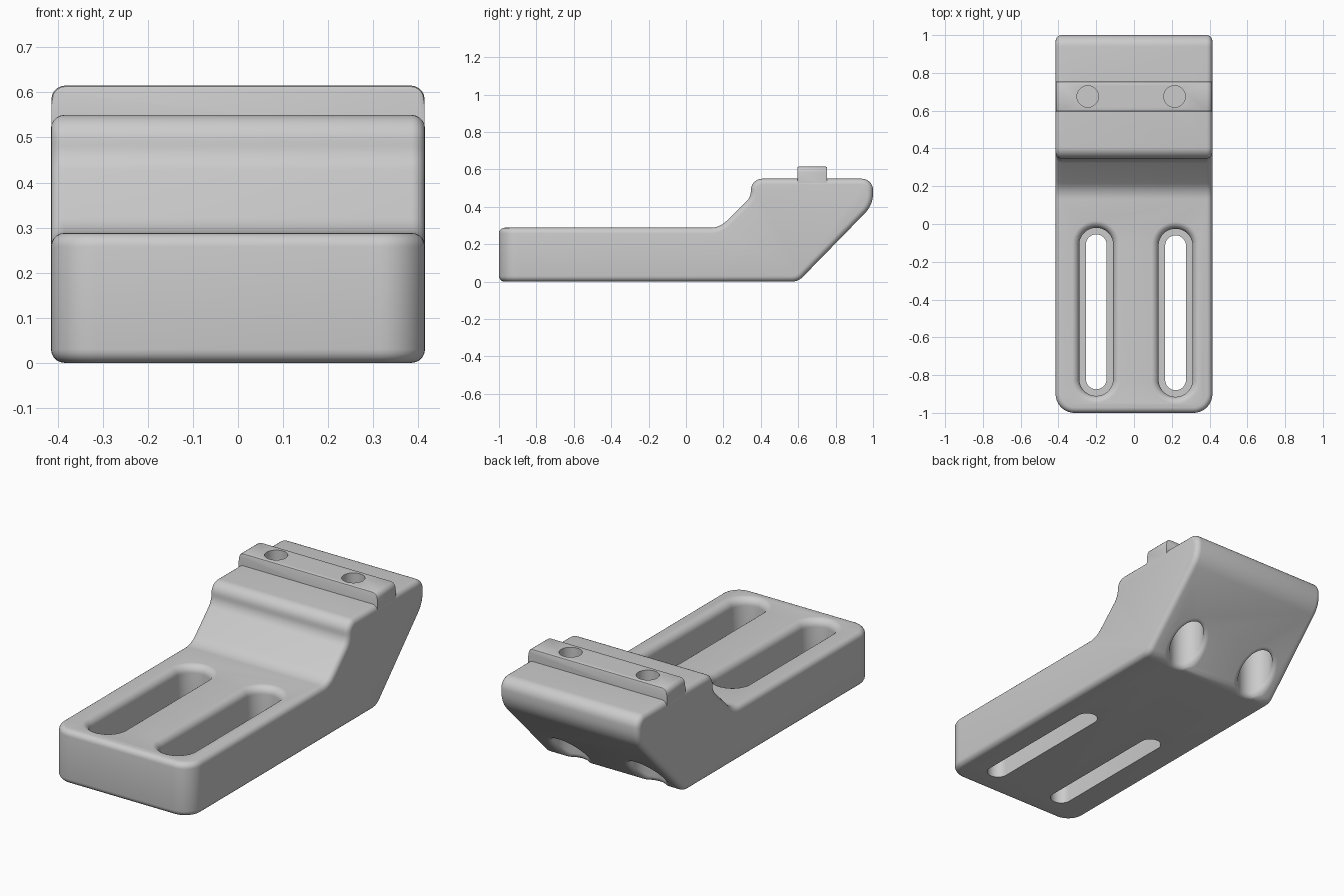
import bpy, bmesh, math
from mathutils import Vector

if "Cube" in bpy.data.objects:
    bpy.data.objects.remove(bpy.data.objects["Cube"])

grey = bpy.data.materials.new("plain_grey")
grey.use_nodes = True
grey.diffuse_color = (0.6, 0.6, 0.6, 1)
grey.node_tree.nodes["Principled BSDF"].inputs["Base Color"].default_value = (0.6, 0.6, 0.6, 1)


def finish(name, bm):
    bmesh.ops.recalc_face_normals(bm, faces=bm.faces)
    mesh = bpy.data.meshes.new(name)
    bm.to_mesh(mesh)
    bm.free()
    obj = bpy.data.objects.new(name, mesh)
    bpy.context.collection.objects.link(obj)
    mesh.materials.append(grey)
    return obj


def rounded(corners, steps=8):
    """Fillet each (y, z, radius) corner of a closed outline."""
    out = []
    for i, (y, z, r) in enumerate(corners):
        p = Vector((y, z))
        if r == 0:
            out.append(p)
            continue
        a = (Vector(corners[i - 1][:2]) - p).normalized()
        b = (Vector(corners[(i + 1) % len(corners)][:2]) - p).normalized()
        half = a.angle(b) / 2
        centre = p + (a + b).normalized() * r / math.sin(half)
        start = p + a * r / math.tan(half) - centre
        end = p + b * r / math.tan(half) - centre
        sweep = math.pi - 2 * half
        for k in range(steps + 1):
            t = k / steps
            out.append(centre + (start * math.sin((1 - t) * sweep)
                                 + end * math.sin(t * sweep)) / math.sin(sweep))
    return out


def extrude_x(outline, half):
    bm = bmesh.new()
    face = bm.faces.new([bm.verts.new((-half, p.x, p.y)) for p in outline])
    res = bmesh.ops.extrude_face_region(bm, geom=[face])
    verts = [v for v in res["geom"] if isinstance(v, bmesh.types.BMVert)]
    bmesh.ops.translate(bm, verts=verts, vec=(2 * half, 0, 0))
    bmesh.ops.recalc_face_normals(bm, faces=bm.faces)
    return bm


def bevel(bm, edges, size, segments):
    bmesh.ops.bevel(bm, geom=edges, offset=size, segments=segments,
                    profile=0.5, affect='EDGES', clamp_overlap=True)


def cutter(name, cx, cy, length, rings, n=48):
    """Stack of stadium rings; each ring is (radius, height function of y)."""
    bm = bmesh.new()
    loops = []
    for r, height in rings:
        loop = []
        for i in range(n):
            a = 2 * math.pi * (i + 0.5) / n
            y = cy + r * math.sin(a) + math.copysign(length, math.sin(a))
            loop.append(bm.verts.new((cx + r * math.cos(a), y, height(y))))
        loops.append(loop)
    for lo, hi in zip(loops, loops[1:]):
        for i in range(n):
            j = (i + 1) % n
            bm.faces.new((lo[i], lo[j], hi[j], hi[i]))
    bm.faces.new(loops[0])
    bm.faces.new(loops[-1])
    obj = finish(name, bm)
    obj.hide_render = True
    return obj


def flat(z):
    return lambda y: z


def flare(radius, size, surface, side):
    """Rings of a rounded rim that opens on to a surface."""
    rings = []
    for k in range(7):
        t = math.pi / 2 * k / 6
        depth = size * (1 - math.sin(t)) - 0.0005
        rings.append((radius + size * (1 - math.cos(t)),
                      lambda y, d=depth: surface(y) - side * d))
    return rings


def cut(obj, tools):
    bpy.context.view_layer.objects.active = obj
    for tool in tools:
        mod = obj.modifiers.new("cut", 'BOOLEAN')
        mod.operation = 'DIFFERENCE'
        mod.solver = 'EXACT'
        mod.object = tool
        bpy.ops.object.modifier_apply(modifier=mod.name)


# Stepped body: side outline, rounded front corners, then softened rims
bm = extrude_x(rounded([
    (-1, 0, 0), (0.6, 0, 0.08), (1, 0.41, 0.15), (1, 0.55, 0.06),
    (0.35, 0.55, 0.06), (0.345, 0.45, 0.08), (0.18, 0.288, 0.12), (-1, 0.288, 0)]), 0.415)
bevel(bm, [e for e in bm.edges
           if all(v.co.y < -0.99 for v in e.verts)
           and abs(e.verts[0].co.x - e.verts[1].co.x) < 0.01], 0.1, 10)
bevel(bm, [e for e in bm.edges if e.calc_face_angle(0) > math.radians(50)], 0.03, 5)
body = finish("bracket_body", bm)

# Locating ridge across the raised end
bm = extrude_x([Vector(p) for p in
                ((0.595, 0.5), (0.755, 0.5), (0.755, 0.615), (0.595, 0.615))], 0.414)
bevel(bm, [e for e in bm.edges
           if all(v.co.z > 0.6 and abs(v.co.x) > 0.4 for v in e.verts)
           and abs(e.verts[0].co.x - e.verts[1].co.x) < 0.01], 0.03, 5)
bevel(bm, [e for e in bm.edges
           if all(v.co.z > 0.51 for v in e.verts)
           and e.calc_face_angle(0) > math.radians(50)], 0.008, 2)
ridge = finish("locating_ridge", bm)

# Long stepped slots with rounded rims
slots = []
for x, y in ((-0.2, -0.465), (0.22, -0.47)):
    rings = [(0.055, flat(-0.1)), (0.055, flat(0.1)), (0.09, flat(0.1))]
    rings += flare(0.09, 0.04, flat(0.288), 1) + [(0.13, flat(0.4))]
    slots.append(cutter("slot_cutter", x, y, 0.355, rings))

# Screw holes from above, wide bores from the sloped underside
slope = lambda y: max(0, 1.025 * (y - 0.6))
holes, bores = [], []
for x in (-0.245, 0.215):
    holes.append(cutter("hole_cutter", x, 0.675, 0,
                        [(0.057, flat(0.4)), (0.057, flat(0.8))]))
    rings = [(0.088, flat(0.34))] + flare(0.088, 0.03, slope, -1) + [(0.118, flat(-0.2))]
    bores.append(cutter("bore_cutter", x, 0.675, 0, rings))

cut(body, slots + holes + bores)
cut(ridge, holes)
for tool in slots + holes + bores:
    bpy.data.objects.remove(tool)

for obj in (body, ridge):
    bpy.ops.object.select_all(action='DESELECT')
    obj.select_set(True)
    bpy.context.view_layer.objects.active = obj
    bpy.ops.object.shade_smooth_by_angle(angle=math.radians(35))
